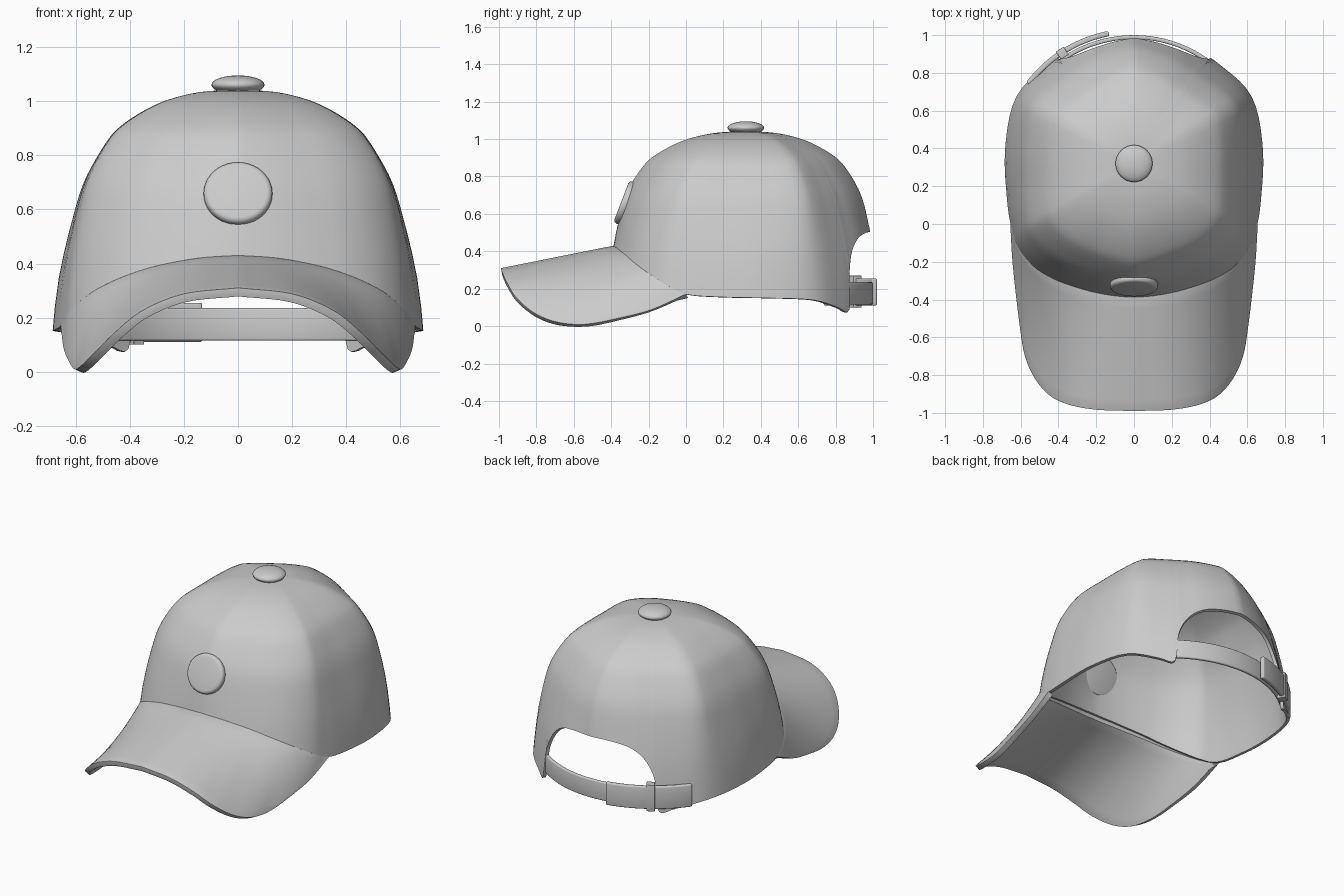
import bpy, bmesh, math
from mathutils import Vector

if "Cube" in bpy.data.objects:
    bpy.data.objects.remove(bpy.data.objects["Cube"])

grey = bpy.data.materials.new("cap_grey")
grey.diffuse_color = (0.6, 0.6, 0.6, 1)
grey.use_nodes = True
grey.node_tree.nodes["Principled BSDF"].inputs["Base Color"].default_value = grey.diffuse_color
CY = 0.32  # y of the crown's axis


def spline(pts, n):
    """Catmull-Rom curve through pts, n steps per span."""
    p = [Vector(q) for q in pts]
    p = [2 * p[0] - p[1]] + p + [2 * p[-1] - p[-2]]
    out = []
    for a, b, c, d in zip(p, p[1:], p[2:], p[3:]):
        for k in range(n):
            t = k / n
            out.append(0.5 * (2 * b + (c - a) * t + (2 * a - 5 * b + 4 * c - d) * t * t
                              + (3 * b - a - 3 * c + d) * t ** 3))
    return out + [p[-2]]


def finish(ob, angle=40):
    bpy.ops.object.select_all(action='DESELECT')
    ob.select_set(True)
    bpy.context.view_layer.objects.active = ob
    bpy.ops.object.convert(target='MESH')
    bpy.ops.object.shade_smooth_by_angle(angle=math.radians(angle))
    ob.data.materials.clear()
    ob.data.materials.append(grey)


def sheet(name, cols, thick, mirror=False, bevel=0.0):
    """Thick skin through a grid of columns of points."""
    bm = bmesh.new()
    g = [[bm.verts.new(p) for p in c] for c in cols]
    for a, b in zip(g, g[1:]):
        for j in range(len(a) - 1):
            bm.faces.new((a[j], b[j], b[j + 1], a[j + 1]))
    bmesh.ops.remove_doubles(bm, verts=bm.verts, dist=0.0005)
    me = bpy.data.meshes.new(name)
    bm.to_mesh(me)
    bm.free()
    ob = bpy.data.objects.new(name, me)
    bpy.context.collection.objects.link(ob)
    if mirror:
        ob.modifiers.new("mirror", 'MIRROR').merge_threshold = 0.002
    s = ob.modifiers.new("thickness", 'SOLIDIFY')
    s.thickness, s.offset = thick, -1
    if bevel:
        b = ob.modifiers.new("bevel", 'BEVEL')
        b.width, b.segments = bevel, 3
        b.limit_method, b.angle_limit = 'ANGLE', math.radians(50)
    finish(ob)
    return ob


# Crown: profile (relative radius, z) swept round with an outline
profile = spline([(1.0, .05), (1.0, .14), (.96, .4), (.905, .6), (.865, .7), (.81, .78),
                  (.745, .85), (.68, .9), (.56, .955), (.42, 1.0), (.25, 1.03),
                  (.1, 1.04), (0, 1.042)], 6)
# (angle, radius, height of lower edge) from front centre to back centre
outline = spline([(-90, .742, .43), (-78, .748, .42), (-65, .758, .39), (-55, .772, .35),
                  (-45, .778, .295), (-35, .765, .225), (-26, .73, .17), (-10, .69, .155),
                  (10, .69, .15), (30, .717, .14), (45, .695, .10), (53, .69, .085),
                  (55, .69, .28), (60, .69, .40), (68, .698, .47), (79, .705, .498),
                  (90, .712, .505)], 4)


def crown_point(ang, rad, s):
    i = min(int(s), len(profile) - 2)
    f, z = profile[i].lerp(profile[i + 1], s - i)
    d = abs((ang + 90) % 60 - 30)          # 30 on a seam, 0 in mid panel
    u = 1 - d / 30
    w = min(max((z - .3) / .5, 0), 1)
    r = rad * f * (1 - .05 * w * u * (2 - u))  # six slightly flattened panels
    a = math.radians(ang)
    return Vector((r * math.cos(a) if abs(ang) < 89.99 else 0, CY + r * math.sin(a), z))


def crown_column(ang, rad, zb, rows=30):
    i = max(k for k in range(len(profile) - 1) if profile[k][1] <= zb)
    s0 = i + (zb - profile[i][1]) / (profile[i + 1][1] - profile[i][1])
    top = len(profile) - 1
    return [crown_point(ang, rad, s0 + (top - s0) * j / rows) for j in range(rows + 1)]


sheet("crown", [crown_column(*o) for o in outline], 0.02, mirror=True)

# Brim: loft from the outer edge to the crown's lower front edge
outer = spline([(0, -.99, .31), (.2, -.983, .288), (.35, -.955, .228), (.45, -.905, .15),
                (.53, -.81, .07), (.58, -.69, .022), (.605, -.54, .01), (.628, -.35, .045),
                (.645, -.18, .09), (.655, 0, .172)], 5)
front = [crown_column(*o)[0] for o in outline if o[0] <= -25.9]
cols = []
for k, o in enumerate(outer):
    t = k / (len(outer) - 1) * (len(front) - 1)
    i = min(int(t), len(front) - 2)
    inner = front[i].lerp(front[i + 1], t - i)
    cols.append([o.lerp(inner, j / 10) for j in range(11)])
sheet("brim", cols, 0.032, mirror=True, bevel=0.008)


# Closing strap, its overlapping end and the buckle loop
def band(name, rad, a0, a1, z0, z1, thick):
    arc = [math.radians(a0 + (a1 - a0) * k / 24) for k in range(25)]
    sheet(name, [[(rad * math.cos(a), CY + rad * math.sin(a), z) for z in (z0, z1)]
                 for a in arc], thick, bevel=0.008)


band("strap", .68, 48, 132, .115, .235, .022)
band("strap_end", .715, 101, 143, .11, .255, .028)
band("buckle_loop", .722, 121, 125, .10, .27, .05)


# Top button
bpy.ops.mesh.primitive_uv_sphere_add(segments=32, ring_count=16, radius=1,
                                     location=(0, CY, 1.06))
button = bpy.context.object
button.name = "top_button"
button.scale = (.098, .098, .035)
finish(button, 60)

# Round front badge, rounded and leaning with the crown
bpy.ops.mesh.primitive_cylinder_add(vertices=40, radius=1, depth=1, location=(0, -.322, .658),
                                    rotation=(math.radians(69), 0, 0))
badge = bpy.context.object
badge.name = "front_badge"
badge.scale = (.127, .121, .05)
bpy.ops.object.transform_apply(location=False, rotation=False, scale=True)
b = badge.modifiers.new("bevel", 'BEVEL')
b.width, b.segments, b.limit_method = .02, 4, 'ANGLE'
finish(badge, 40)
